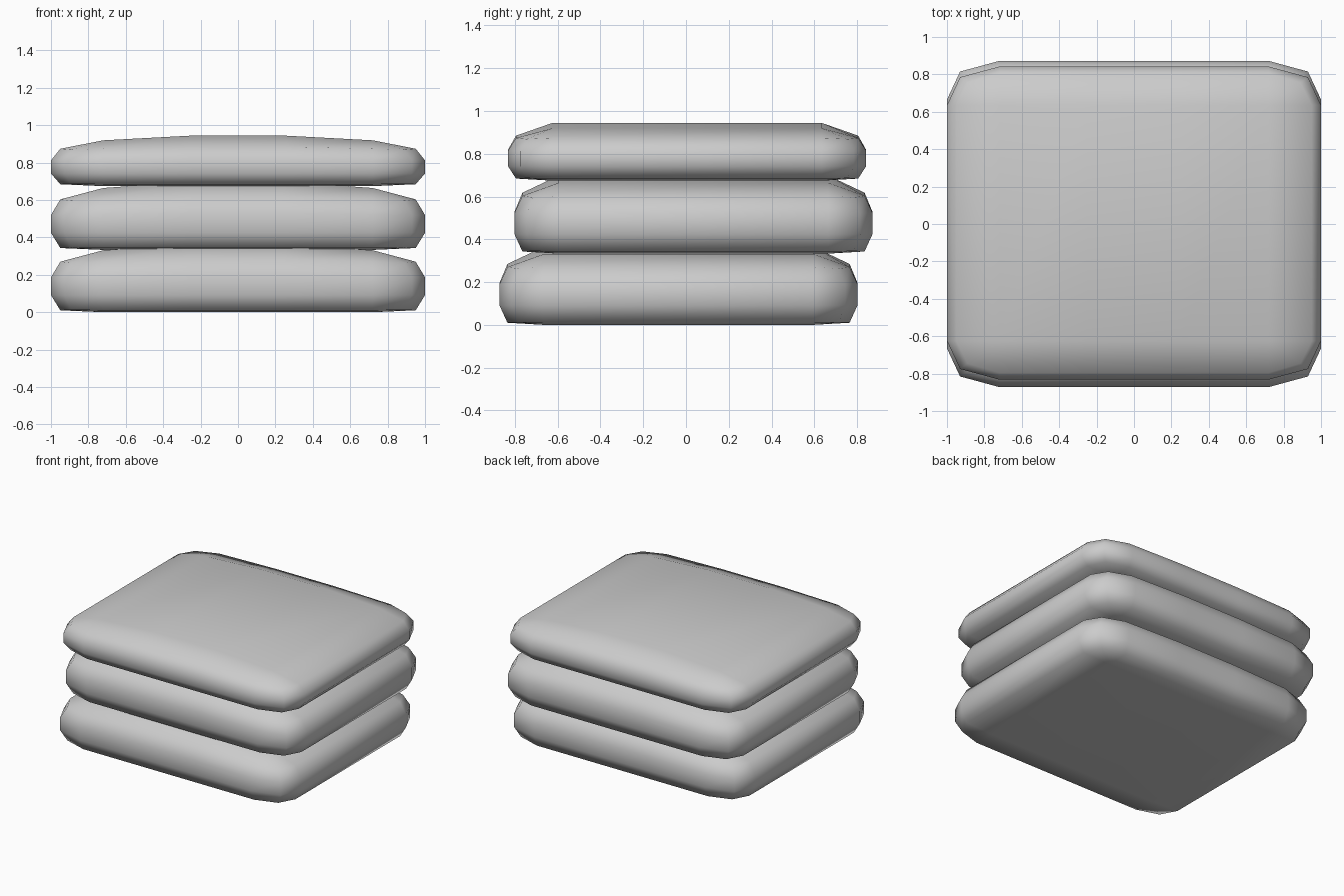
import bpy, bmesh

if "Cube" in bpy.data.objects:
    bpy.data.objects.remove(bpy.data.objects["Cube"])

IX, IY, MX = 0.72, 0.63, 0.25   # flat inner panel half sizes, crown column


def ring(bm, hx, hy, cx, cy, z_side, z_corner, z_front, z_mid):
    """One 16-point rounded-rectangle loop, counter-clockwise."""
    quarter = [(hx, IY, z_side), (cx, cy, z_corner), (IX, hy, z_front), (MX, hy, z_mid)]
    pts = quarter[:]
    pts += [(-x, y, z) for x, y, z in reversed(quarter)]
    pts += [(-x, -y, z) for x, y, z in quarter]
    pts += [(x, -y, z) for x, y, z in reversed(quarter)]
    return [bm.verts.new(p) for p in pts]


def cushion(name, y, z, h):
    bm = bmesh.new()
    z1, z2 = 0.25 * h, 0.51 * h
    rings = [
        ring(bm, IX, IY, IX, IY, 0, 0, 0, 0),
        ring(bm, 0.95, 0.80, 0.89, 0.75, 0.01, 0.012, 0.01, 0.01),
        ring(bm, 1.0, 0.837, 0.93, 0.78, z1, z1, z1, z1),
        ring(bm, 1.0, 0.837, 0.93, 0.78, z2, z2, z2 * 1.02, z2 * 1.05),
        ring(bm, 0.95, 0.80, 0.89, 0.75, 0.74 * h, 0.72 * h, 0.74 * h, 0.78 * h),
        ring(bm, IX, IY, IX, IY, 0.907 * h, 0.907 * h, 0.907 * h, h),
    ]
    # Rounded sides
    for lo, hi in zip(rings, rings[1:]):
        for i in range(16):
            j = (i + 1) % 16
            bm.faces.new((lo[i], lo[j], hi[j], hi[i]))
    # Crowned top and flat underside, in three strips across x
    for r in (rings[0], rings[-1]):
        for quad in ((0, 3, 12, 15), (3, 4, 11, 12), (4, 7, 8, 11)):
            bm.faces.new([r[i] for i in quad])
    bmesh.ops.remove_doubles(bm, verts=bm.verts, dist=0.0005)
    bmesh.ops.recalc_face_normals(bm, faces=bm.faces)
    for f in bm.faces:
        f.smooth = True
    me = bpy.data.meshes.new(name)
    bm.to_mesh(me)
    bm.free()
    ob = bpy.data.objects.new(name, me)
    ob.location = (0, y, z)
    bpy.context.collection.objects.link(ob)


# Stack of three cushions, each slightly shifted
cushion("bottom_cushion", -0.035, 0.0, 0.365)
cushion("middle_cushion", 0.035, 0.333, 0.365)
cushion("top_cushion", 0.005, 0.674, 0.27)
